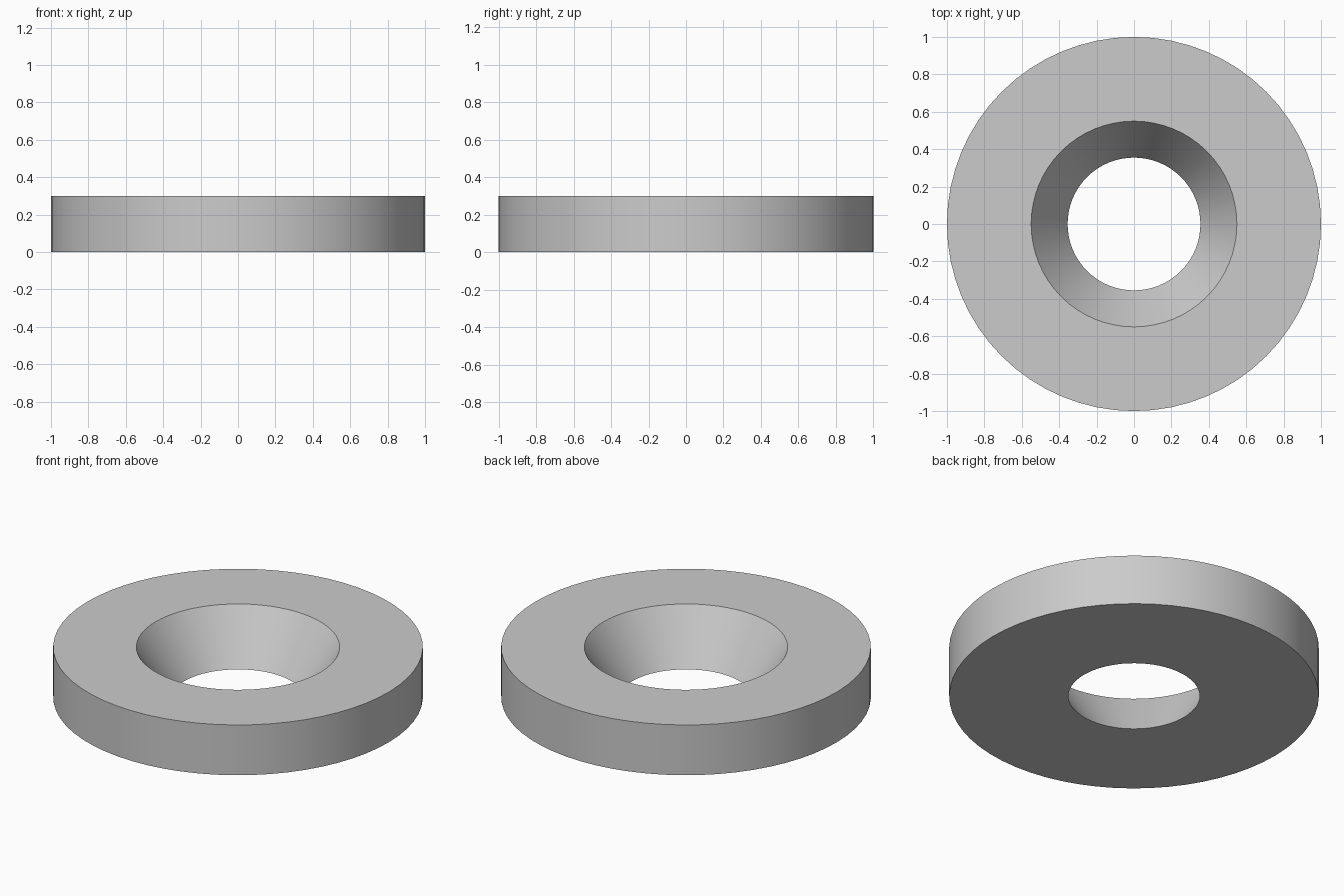
import bpy
import bmesh
from math import radians, tau
from mathutils import Matrix, Vector

cube = bpy.data.objects.get("Cube")
if cube:
    bpy.data.objects.remove(cube, do_unlink=True)

SEGMENTS = 64
OUTER, HOLE_TOP, HOLE_BOTTOM, HEIGHT = 1.0, 0.55, 0.355, 0.3

# Plain grey material
grey = bpy.data.materials.new("plain_grey")
grey.use_nodes = True
colour = (0.6, 0.6, 0.6, 1)
grey.diffuse_color = colour
grey.node_tree.nodes["Principled BSDF"].inputs["Base Color"].default_value = colour

# Countersunk ring: closed cross-section spun around z
section = [(OUTER, 0), (OUTER, HEIGHT), (HOLE_TOP, HEIGHT), (HOLE_BOTTOM, 0)]
bm = bmesh.new()
verts = [bm.verts.new((r, 0, z)) for r, z in section]
edges = [bm.edges.new((verts[i - 1], verts[i])) for i in range(len(verts))]
bmesh.ops.spin(bm, geom=verts + edges, cent=(0, 0, 0), axis=(0, 0, 1),
               angle=tau, steps=SEGMENTS, use_merge=True)
bmesh.ops.remove_doubles(bm, verts=bm.verts, dist=0.0001)
bmesh.ops.recalc_face_normals(bm, faces=bm.faces)

mesh = bpy.data.meshes.new("countersunk_ring")
bm.to_mesh(mesh)
bm.free()
mesh.materials.append(grey)
ring = bpy.data.objects.new("countersunk_ring", mesh)
bpy.context.collection.objects.link(ring)

# Smooth round walls with crisp rims
bpy.ops.object.select_all(action="DESELECT")
ring.select_set(True)
bpy.context.view_layer.objects.active = ring
bpy.ops.object.shade_smooth_by_angle(angle=radians(30))
